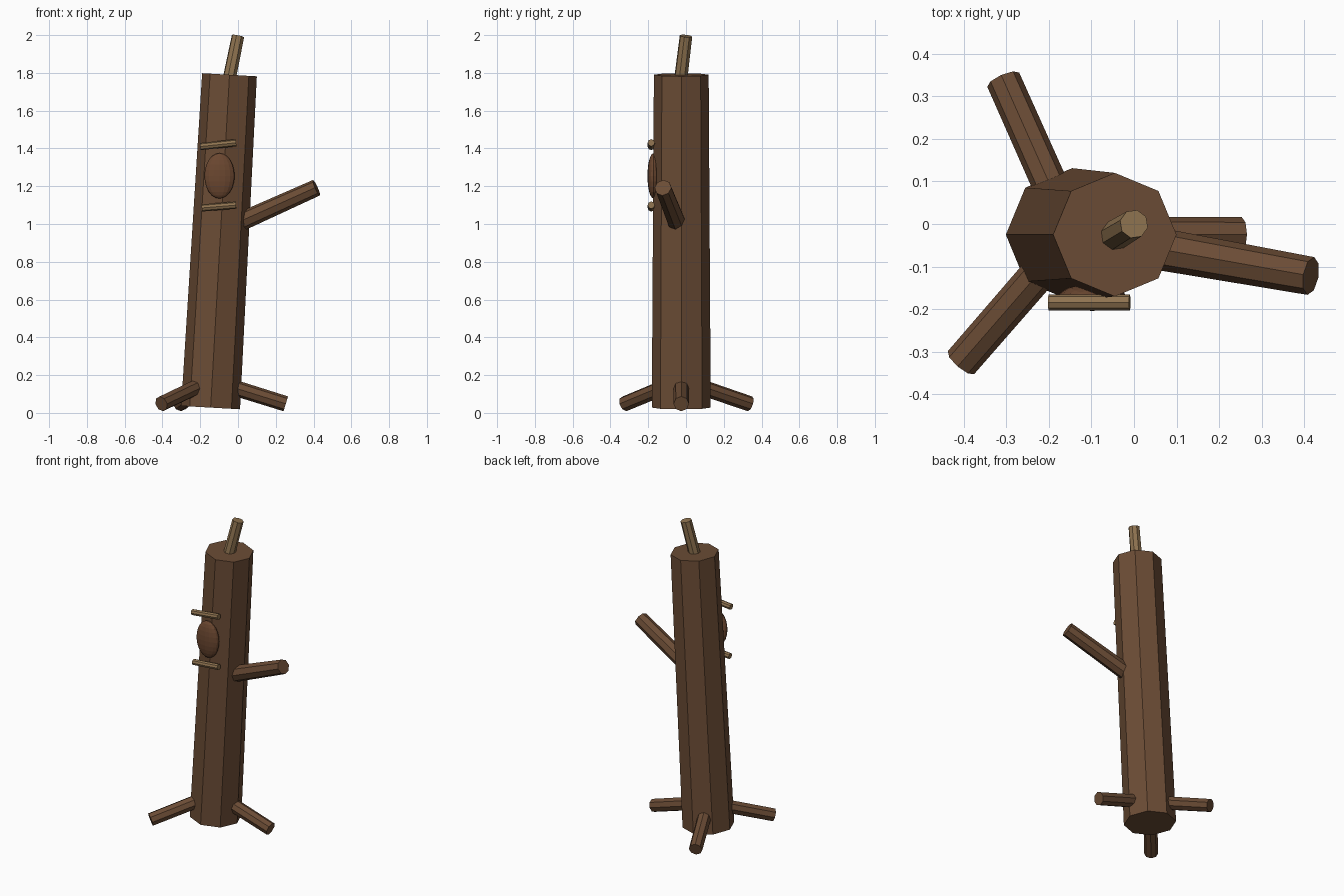
import bpy
from math import cos, sin, radians
from mathutils import Vector

cube = bpy.data.objects.get("Cube")
if cube:
    bpy.data.objects.remove(cube, do_unlink=True)


def material(name, hex_code):
    # sRGB hex to linear colour
    srgb = [int(hex_code[i:i + 2], 16) / 255 for i in (0, 2, 4)]
    rgba = [((c + 0.055) / 1.055) ** 2.4 for c in srgb] + [1]
    mat = bpy.data.materials.new(name)
    mat.use_nodes = True
    mat.diffuse_color = rgba
    mat.node_tree.nodes["Principled BSDF"].inputs["Base Color"].default_value = rgba
    return mat


bark = material("bark brown", "6B4C35")
light_wood = material("light wood", "8F7350")
knot_brown = material("knot brown", "6B4730")


def log(name, start, end, r_start, r_end, mat):
    """Eight-sided tapered log between two points."""
    start, end = Vector(start), Vector(end)
    axis = end - start
    bpy.ops.mesh.primitive_cone_add(
        vertices=8, radius1=r_start, radius2=r_end, depth=axis.length,
        location=(start + end) / 2,
        rotation=axis.to_track_quat('Z', 'Y').to_euler())
    obj = bpy.context.object
    obj.name = name
    obj.data.materials.append(mat)
    return obj


# Leaning trunk, side branch and top twig
log("trunk", (-0.145, -0.025, 0.028), (-0.045, -0.025, 1.79), 0.156, 0.145, bark)
log("side_branch", (0.01, -0.05, 1.01), (0.415, -0.122, 1.192), 0.05, 0.045, bark)
log("top_twig", (-0.05, -0.03, 1.75), (0, 0, 1.995), 0.036, 0.034, light_wood)

# Three roots spread around the foot of the trunk
for name, angle in (("left_root", 0), ("back_root", 114), ("front_root", 229)):
    out = Vector((cos(radians(angle)), sin(radians(angle)), 0))
    foot = Vector((-0.145, -0.025, 0))
    log(name, foot + out * 0.1 + Vector((0, 0, 0.141)),
        foot + out * 0.398 + Vector((0, 0, 0.048)), 0.042, 0.041, bark)

# Oval knot on the front, with a twig above and below
bpy.ops.mesh.primitive_uv_sphere_add(segments=16, ring_count=12, radius=1,
                                     location=(-0.098, -0.172, 1.255))
knot = bpy.context.object
knot.name = "knot"
knot.scale = (0.08, 0.032, 0.12)
knot.data.materials.append(knot_brown)

log("upper_twig", (-0.2, -0.184, 1.41), (-0.01, -0.184, 1.43), 0.019, 0.019, light_wood)
log("lower_twig", (-0.192, -0.184, 1.085), (-0.01, -0.184, 1.1), 0.019, 0.019, light_wood)
